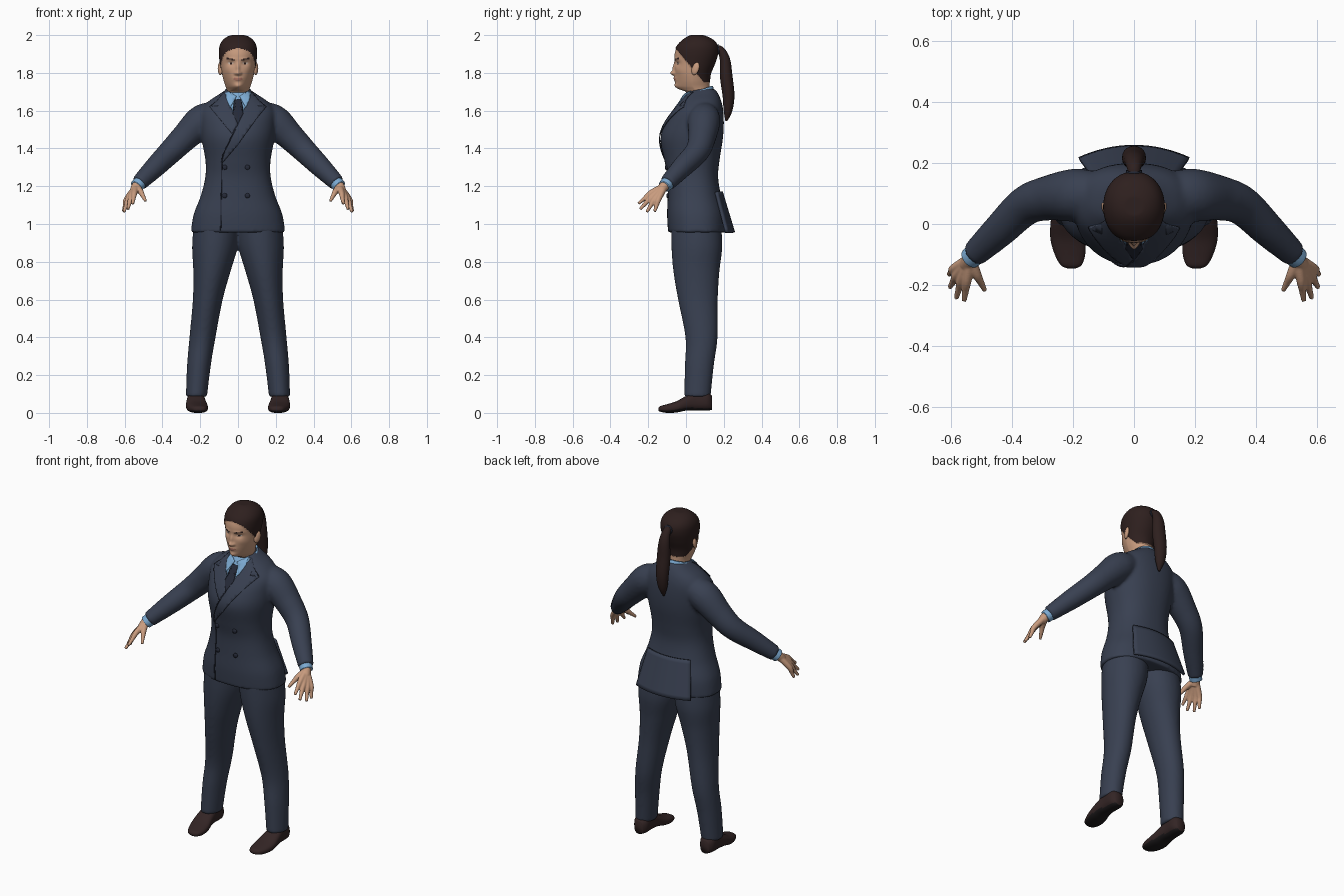
import bpy, bmesh, math
from mathutils import Vector
from mathutils.bvhtree import BVHTree

if "Cube" in bpy.data.objects:
    bpy.data.objects.remove(bpy.data.objects["Cube"], do_unlink=True)


def colour(name, *rgb):
    m = bpy.data.materials.new(name)
    m.use_nodes = True
    m.diffuse_color = (*rgb, 1)
    m.node_tree.nodes["Principled BSDF"].inputs["Base Color"].default_value = (*rgb, 1)
    return m


SUIT = colour("suit_navy", .040, .051, .082)
DARK = colour("tie_dark_navy", .018, .022, .038)
SHIRT = colour("shirt_blue", .20, .40, .64)
SKIN = colour("skin", .58, .33, .21)
HAIR = colour("hair_dark_brown", .027, .014, .013)
SHOE = colour("shoe_brown", .033, .018, .018)
SOLE = colour("sole_black", .012, .010, .011)
LIP = colour("lips", .42, .18, .13)
WHITE = colour("eye_white", .6, .55, .5)


def spline(rows, steps):
    """Catmull-Rom interpolation through rows of numbers."""
    out = []
    for i in range(len(rows) - 1):
        a, b, c, d = rows[max(i - 1, 0)], rows[i], rows[i + 1], rows[min(i + 2, len(rows) - 1)]
        for s in range(steps):
            t = s / steps
            out.append([q + .5 * t * (r - p + t * (2*p - 5*q + 4*r - w + t * (3*(q - r) + w - p)))
                        for p, q, r, w in zip(a, b, c, d)])
    return out + [list(rows[-1])]


def skin(bm, rings):
    """Bridge closed rings of points and cap both ends."""
    vs = [[bm.verts.new(p) for p in ring] for ring in rings]
    n = len(vs[0])
    for a, b in zip(vs, vs[1:]):
        for i in range(n):
            bm.faces.new((a[i], a[(i + 1) % n], b[(i + 1) % n], b[i]))
    bm.faces.new(vs[0])
    bm.faces.new(vs[-1])


def oval(n=48, p=2.0):
    for i in range(n):
        c, s = math.cos(math.tau * i / n), math.sin(math.tau * i / n)
        yield math.copysign(abs(c) ** (2 / p), c), math.copysign(abs(s) ** (2 / p), s)


def body(bm, rows, steps=6, n=48, p=2.3):
    """Horizontal sections: z, centre x, half width, front y, back y, front taper."""
    skin(bm, [[(cx + rx * c * (1 - k * max(0, -s)), (f + b) / 2 + (b - f) / 2 * s, z)
               for c, s in oval(n, p)] for z, cx, rx, f, b, k in spline(rows, steps)])


def tube(bm, rows, side=1, flat=1.0, steps=6, n=20):
    """Round sections along a path: x, y, z, radius."""
    rows = spline([(side * r[0], *r[1:]) for r in rows], steps)
    pts = [Vector(r[:3]) for r in rows]
    rings = []
    for i, r in enumerate(rows):
        t = (pts[min(i + 1, len(pts) - 1)] - pts[max(i - 1, 0)]).normalized()
        u = t.cross(Vector((1, 0, 0))).normalized()
        v = t.cross(u)
        rings.append([pts[i] + r[3] * (v * c + u * s * flat) for c, s in oval(n)])
    skin(bm, rings)


def finish(bm, name, *mats, voxel=0, smooth=4):
    bmesh.ops.recalc_face_normals(bm, faces=bm.faces)
    me = bpy.data.meshes.new(name)
    for f in bm.faces:
        f.smooth = True
    bm.to_mesh(me)
    bm.free()
    for m in mats:
        me.materials.append(m)
    ob = bpy.data.objects.new(name, me)
    bpy.context.collection.objects.link(ob)
    if voxel:
        r = ob.modifiers.new("fuse", "REMESH")
        r.mode, r.voxel_size, r.use_smooth_shade = "VOXEL", voxel, True
        s = ob.modifiers.new("soften", "SMOOTH")
        s.factor, s.iterations = .5, smooth
    return ob


# Jacket: torso and sleeves fused
bm = bmesh.new()
body(bm, [(.955, 0, .25, -.095, .215, 0), (1.05, 0, .235, -.1, .21, 0), (1.15, 0, .197, -.097, .185, 0),
          (1.25, 0, .173, -.098, .17, 0), (1.34, 0, .173, -.115, .178, .05), (1.45, 0, .193, -.135, .195, .12),
          (1.53, 0, .2, -.11, .2, .1), (1.6, 0, .195, -.062, .197, 0), (1.65, 0, .155, -.025, .187, 0),
          (1.69, 0, .095, .0, .17, 0), (1.715, 0, .06, .03, .152, 0)])
for s in (1, -1):
    tube(bm, [(.11, .1, 1.58, .07), (.19, .095, 1.545, .087), (.28, .085, 1.46, .074), (.355, .06, 1.385, .065),
              (.44, -.02, 1.3, .056), (.525, -.1, 1.215, .043)], s)
jacket = finish(bm, "jacket", SUIT, voxel=.01)

# Jacket back panel between the two vents
bm = bmesh.new()
rows = []
for j in range(11):
    v = j / 10
    rows.append([bm.verts.new((u * (.14 + .04 * v), .188 + .065 * v - u * u * (.03 + .01 * v), 1.17 - .215 * v))
                 for u in (i / 8 - 1 for i in range(17))])
for a, b in zip(rows, rows[1:]):
    for i in range(16):
        bm.faces.new((a[i], a[i + 1], b[i + 1], b[i]))
panel = finish(bm, "jacket_back_panel", SUIT)
panel.modifiers.new("cloth", "SOLIDIFY").thickness = .014
panel.modifiers["cloth"].offset = 0

# Trousers
bm = bmesh.new()
for s in (1, -1):
    body(bm, [(z, s * cx, rx, f, b, .12) for z, cx, rx, f, b in (
        (.085, .22, .056, -.01, .13), (.25, .207, .063, -.006, .147), (.4, .188, .069, -.003, .167),
        (.6, .16, .079, -.042, .168), (.75, .138, .099, -.067, .177), (.88, .122, .121, -.077, .192),
        (1.0, .112, .122, -.077, .185))], p=2.1)
finish(bm, "trousers", SUIT, voxel=.01)

# Shoes, lofted from toe to heel
for s, side in ((1, "left"), (-1, "right")):
    bm = bmesh.new()
    shape = spline([(-.146, .205, .012, .012, .025), (-.135, .206, .034, .006, .036), (-.1, .21, .05, 0, .046),
                    (-.05, .217, .057, .002, .062), (0, .222, .052, .012, .09), (.05, .222, .046, .012, .115),
                    (.11, .221, .045, .012, .115), (.138, .22, .028, .016, .09)], 5)
    skin(bm, [[(s * (cx + rx * c), y, (lo + hi) / 2 + (hi - lo) / 2 * d) for c, d in oval(32, 2.5)]
              for y, cx, rx, lo, hi in shape])
    shoe = finish(bm, side + "_shoe", SHOE, SOLE)
    for f in shoe.data.polygons:
        f.material_index = int(f.normal.z < -.6)

# Shirt cuffs and hands
knuckles = [((.548, -.185, 1.165), (.557, -.252, 1.108)), ((.565, -.18, 1.147), (.583, -.243, 1.078)),
            ((.58, -.165, 1.135), (.604, -.208, 1.063)), ((.59, -.146, 1.13), (.607, -.166, 1.066)),
            ((.516, -.165, 1.172), (.489, -.218, 1.122))]
wrist = Vector((.537, -.113, 1.2))
for s, side in ((1, "left"), (-1, "right")):
    bm = bmesh.new()
    tube(bm, [(.5, -.08, 1.235, .036), (.53, -.106, 1.207, .036), (.538, -.113, 1.199, .035)], s)
    finish(bm, side + "_shirt_cuff", SHIRT)
    bm = bmesh.new()
    tube(bm, [(.51, -.09, 1.23, .027), (.535, -.113, 1.203, .027), (.55, -.135, 1.175, .023)], s)
    for k, t in knuckles:
        k, t = Vector(k), Vector(t)
        tube(bm, [(*wrist.lerp(k, .15), .018), (*k, .0155), (*k.lerp(t, .5), .0115), (*t, .008)], s)
    finish(bm, side + "_hand", SKIN, voxel=.004, smooth=3)

# Head and neck with sculpted features
bm = bmesh.new()
body(bm, [(1.6, 0, .07, .04, .15, 0), (1.67, 0, .062, .012, .14, 0), (1.7, 0, .06, -.002, .13, .1),
          (1.713, 0, .061, -.035, .127, .4), (1.73, 0, .066, -.054, .125, .4), (1.76, 0, .076, -.058, .125, .28),
          (1.8, 0, .085, -.06, .13, .15), (1.85, 0, .092, -.06, .15, .08), (1.9, 0, .097, -.06, .166, .04),
          (1.94, 0, .094, -.046, .165, 0), (1.97, 0, .078, -.018, .145, 0), (1.99, 0, .05, .012, .108, 0),
          (2.0, 0, .012, .045, .07, 0)], steps=10, n=160, p=2.1)


def is_hair(v):
    return v.z > max(1.93 - 1.2 * (v.y + .055), 1.752)


# Feature bumps: x, z, width, height, depth (negative sinks in)
features = [(0, 1.798, .013, .012, .02), (0, 1.825, .01, .025, .011), (.038, 1.85, .02, .013, -.009),
            (.035, 1.872, .025, .007, .004), (0, 1.768, .022, .01, .008), (0, 1.768, .025, .002, -.003),
            (0, 1.73, .022, .012, .006), (.014, 1.797, .007, .007, .007), (.055, 1.815, .02, .018, .003)]
for v in bm.verts:
    x, z = abs(v.co.x), v.co.z
    if v.co.y < .01:
        v.co.y -= sum(d * math.exp(-((x - fx) / w) ** 2 - ((z - fz) / h) ** 2) for fx, fz, w, h, d in features)
    if is_hair(v.co):
        v.co += (v.co - Vector((0, .05, 1.87))).normalized() * Vector((1, 1, .3)).length * .003
        v.co.z = min(v.co.z, 2.0)
head = finish(bm, "head", SKIN, HAIR, LIP, WHITE)
for f in head.data.polygons:
    c = f.center
    x, z = abs(c.x), c.z
    eye = ((x - .038) / .015) ** 2 + ((z - 1.852) / .0055) ** 2
    brow = .014 < x < .06 and abs(z - 1.868 - .22 * (x - .02)) < .0035
    if is_hair(c):
        f.material_index = 1
    elif c.y < 0 and eye < 1:
        f.material_index = 1 if abs(x - .038) < .006 or z > 1.854 else 3
    elif c.y < 0 and brow:
        f.material_index = 1
    elif c.y < 0 and (x / .024) ** 2 + ((z - 1.768) / .008) ** 2 < 1:
        f.material_index = 2

# Ears
for s, side in ((1, "left"), (-1, "right")):
    bm = bmesh.new()
    bmesh.ops.create_uvsphere(bm, u_segments=20, v_segments=12, radius=1)
    for v in bm.verts:
        x, y, z = v.co
        v.co = (s * (.094 + .012 * x + .006 * y), .05 + .02 * y + .007 * z, 1.823 + .034 * z)
    finish(bm, side + "_ear", SKIN)

# Ponytail and its band
bm = bmesh.new()
tube(bm, [(0, .14, 1.92, .02), (0, .18, 1.925, .022), (0, .206, 1.87, .032), (0, .213, 1.78, .039),
          (0, .225, 1.68, .037), (0, .222, 1.6, .027), (0, .213, 1.545, .006)], flat=.85)
finish(bm, "ponytail", HAIR)
bm = bmesh.new()
tube(bm, [(0, .155, 1.922, .026), (0, .175, 1.925, .027)])
finish(bm, "hair_band", DARK)

# Shirt collar stand, tilted down to the front
bm = bmesh.new()
skin(bm, [[(r * c, .068 + (r + .006) * d, z + .024 * d) for c, d in oval()]
          for r, z in ((.074, 1.66), (.07, 1.705), (.064, 1.708), (.06, 1.67))])
finish(bm, "shirt_collar", SHIRT)

# Flat cloth pieces laid on the jacket front
bpy.context.view_layer.update()
tree = BVHTree.FromObject(jacket, bpy.context.evaluated_depsgraph_get())


def front(x, z):
    hit = tree.ray_cast(Vector((x, -1, z)), Vector((0, 1, 0)))[0]
    return (hit or tree.find_nearest(Vector((x, 0, z)))[0]).y


def plate(name, outline, mat, lift, side=1):
    bm = bmesh.new()
    bm.faces.new([bm.verts.new((side * x, 0, z)) for x, z in outline])
    bmesh.ops.triangulate(bm, faces=bm.faces)
    for axis, lo, hi in ((Vector((1, 0, 0)), -10, 10), (Vector((0, 0, 1)), 55, 100)):
        for k in range(lo, hi):
            bmesh.ops.bisect_plane(bm, geom=bm.verts[:] + bm.edges[:] + bm.faces[:],
                                   plane_co=axis * k * .018, plane_no=axis)
    for v in bm.verts:
        v.co.y = front(v.co.x, v.co.z) - lift
    ob = finish(bm, name, mat)
    mod = ob.modifiers.new("cloth", "SOLIDIFY")
    mod.thickness, mod.offset = .004, 0


plate("shirt_front", [(-.07, 1.695), (.07, 1.695), (0, 1.53)], SHIRT, .003)
plate("tie", [(-.018, 1.66), (.018, 1.66), (.012, 1.625), (.028, 1.585), (0, 1.53), (-.028, 1.585), (-.012, 1.625)],
      DARK, .008)
for s, side in ((1, "left"), (-1, "right")):
    plate(side + "_collar_wing", [(.008, 1.675), (.055, 1.705), (.064, 1.67), (.042, 1.615)], SHIRT, .009, s)
plate("left_lapel", [(.072, 1.7), (0, 1.53), (-.075, 1.37), (-.085, 1.32), (0, 1.42), (.1, 1.56), (.15, 1.62),
                     (.105, 1.625), (.105, 1.66)], SUIT, .007)
plate("right_lapel", [(.072, 1.7), (0, 1.53), (.03, 1.475), (.1, 1.56), (.15, 1.62), (.105, 1.625), (.105, 1.66)],
      SUIT, .005, -1)
plate("jacket_front_seam", [(-.088, 1.33), (-.083, 1.33), (-.089, .965), (-.094, .965)], DARK, .001)
plate("lapel_seam", [(.002, 1.53), (-.004, 1.532), (-.083, 1.365), (-.088, 1.33), (-.083, 1.33), (-.077, 1.365)],
      DARK, .008)

# Buttons
for i, (x, z) in enumerate((x, z) for x in (-.07, .05) for z in (1.15, 1.3)):
    bm = bmesh.new()
    skin(bm, [[(x + r * c, front(x, z) - d, z + r * t) for c, t in oval(20)]
              for r, d in ((.013, -.004), (.013, .005), (.009, .008))])
    finish(bm, "button_%d" % (i + 1), DARK)
